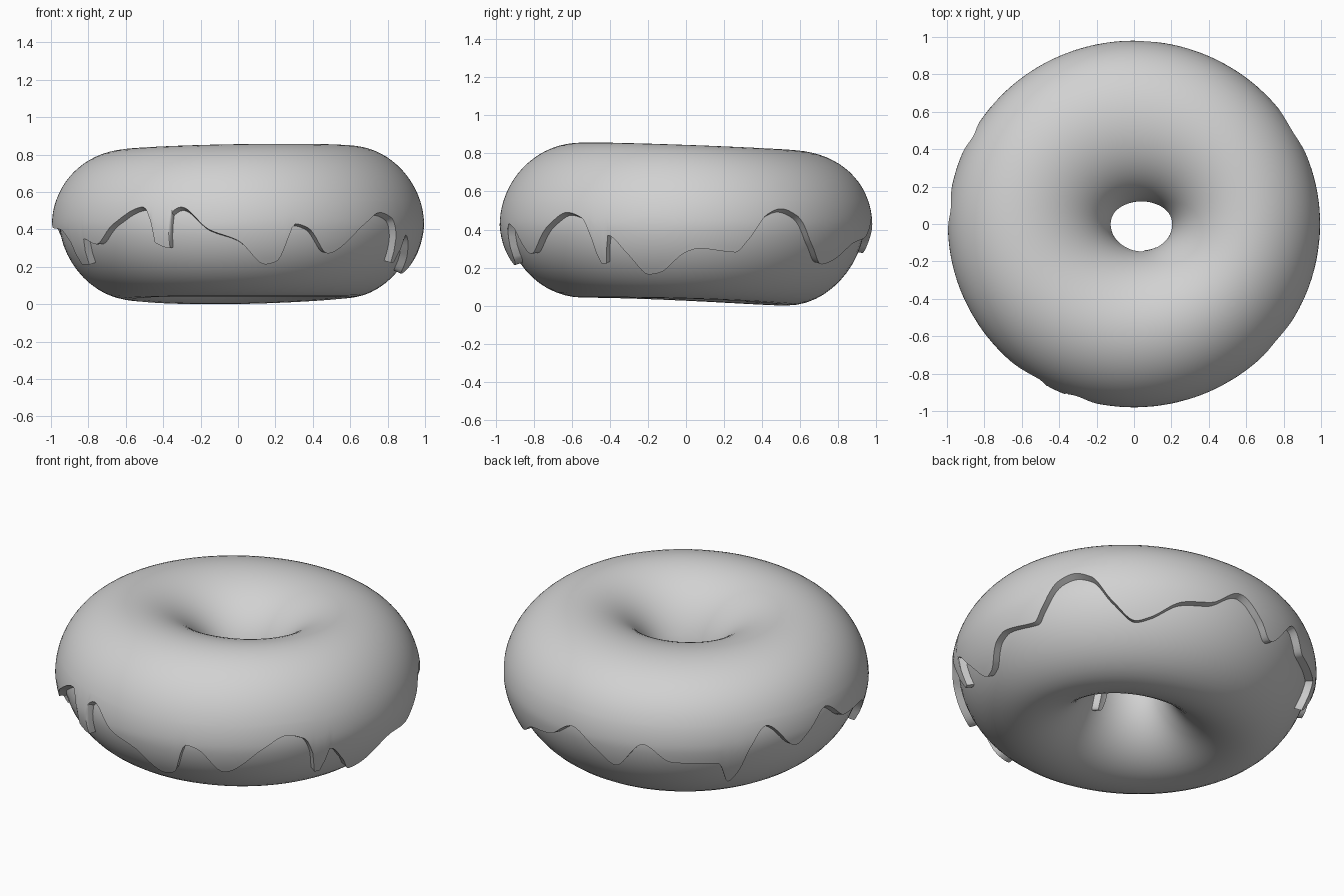
import bpy, bmesh
from math import sin, cos, asin, pi, radians, degrees, exp

if "Cube" in bpy.data.objects:
    bpy.data.objects.remove(bpy.data.objects["Cube"], do_unlink=True)

RING, TUBE, MID, ICING = 0.565, 0.39, 0.42, 0.04
COLUMNS = 360

grey = bpy.data.materials.new("light grey")
grey.use_nodes = True
grey.diffuse_color = (0.64, 0.64, 0.64, 1)
grey.node_tree.nodes["Principled BSDF"].inputs["Base Color"].default_value = (0.64, 0.64, 0.64, 1)

# Height of the icing's lower edge (value) at angles around the ring (degrees)
DRIPS = [(0, .28), (4, .30), (16, .28), (20, .35), (26, .48), (31, .51), (37, .47),
         (43, .33), (51, .22), (56, .24), (66, .33), (76, .36), (86, .46), (95, .36),
         (101, .28), (111, .44), (120, .34), (135, .33), (139, .19), (142, .26),
         (145, .40), (151, .52), (162, .36), (167, .42), (175, .52), (185, .41),
         (197, .40), (204, .33), (206, .21), (211, .21), (213, .35), (219, .32),
         (228, .43), (239, .52), (242, .44), (243, .33), (248, .30), (249, .49),
         (252, .52), (261, .40), (270, .34), (279, .21), (283, .23), (288, .43),
         (292, .41), (300, .27), (313, .43), (320, .49), (326, .46), (329, .36),
         (331, .22), (333, .22), (335, .37), (341, .27), (347, .16), (351, .17),
         (360, .28)]


def slope(k):
    """Edge slope at a knot, flat at every peak and trough."""
    knots = DRIPS[:-1]
    n = len(knots)
    (a0, z0), (a1, z1), (a2, z2) = knots[k % n - 1], knots[k % n], knots[(k + 1) % n]
    before, after = (z1 - z0) / ((a1 - a0) % 360), (z2 - z1) / ((a2 - a1) % 360)
    if before * after <= 0:
        return 0
    return 2 * before * after / (before + after)


def drip_height(theta):
    deg = degrees(theta) % 360
    for k, ((a0, z0), (a1, z1)) in enumerate(zip(DRIPS, DRIPS[1:])):
        if a0 <= deg <= a1:
            w = a1 - a0
            u = (deg - a0) / w
            blend = u * u * (3 - 2 * u)
            curve = u * (1 - u) * ((1 - u) * slope(k) - u * slope(k + 1))
            return z0 + (z1 - z0) * blend + w * curve


def inner_height(theta):
    # One small drip runs down inside the hole
    return 0.46 + 0.03 * sin(3 * theta) - 0.25 * exp(-((theta - radians(286)) / 0.16) ** 4)


def surface(theta, phi, offset):
    """Point on the slightly uneven ring, raised by offset."""
    size = TUBE + offset
    rho = RING + size * cos(phi)
    inner = ((1 - cos(phi)) / 2) ** 2
    z = MID + size * sin(phi)
    if sin(phi) < 0:
        # Tapered underside, sagging towards the back
        rho += 0.03 * sin(phi) * (1 + cos(phi)) / 2
        sag = ((1 + cos(theta - radians(105))) / 2) ** 2
        z += sin(phi) ** 2 * (0.012 - 0.042 * sag)
    else:
        # Top dips towards the back
        z += sin(phi) ** 2 * (0.008 - 0.022 * (1 + cos(theta - radians(115))))
    x = rho * cos(theta) * (1 + 0.20 * inner) + 0.04 * inner
    y = rho * sin(theta) * (0.985 - 0.015 * inner) - 0.01 * inner
    return x, y, z


def build(name, columns, wrap):
    """Skin a closed loop of columns of points."""
    bm = bmesh.new()
    grid = [[bm.verts.new(p) for p in col] for col in columns]
    count = len(grid[0])
    for i, col in enumerate(grid):
        nxt = grid[(i + 1) % len(grid)]
        for j in range(count if wrap else count - 1):
            k = (j + 1) % count
            bm.faces.new((col[j], nxt[j], nxt[k], col[k]))
    mesh = bpy.data.meshes.new(name)
    bm.to_mesh(mesh)
    bm.free()
    mesh.materials.append(grey)
    obj = bpy.data.objects.new(name, mesh)
    bpy.context.collection.objects.link(obj)
    bpy.ops.object.select_all(action="DESELECT")
    obj.select_set(True)
    bpy.context.view_layer.objects.active = obj
    bpy.ops.object.shade_smooth_by_angle(angle=radians(40))


def steps(start, end, count):
    return [start + (end - start) * j / count for j in range(count)]


# Dough ring
angles = steps(0, 2 * pi, 96)
build("dough_ring", [[surface(t, p, 0) for p in steps(0, 2 * pi, 48)] for t in angles], True)

# Icing shell: even rows over the top, dripping edges, and a thick sloping rim
columns = []
for t in steps(0, 2 * pi, COLUMNS):
    low = asin((drip_height(t) - MID) / (TUBE + ICING))
    high = pi - asin((inner_height(t) - MID) / (TUBE + ICING))
    span = steps(low, 0.32, 10) + steps(0.32, pi - 0.32, 28) + steps(pi - 0.32, high, 8) + [high]
    column = [surface(t, low - 0.03, -0.01)]
    column += [surface(t, p, ICING) for p in span]
    column.append(surface(t, high + 0.03, -0.01))
    columns.append(column)
build("icing", columns, False)
